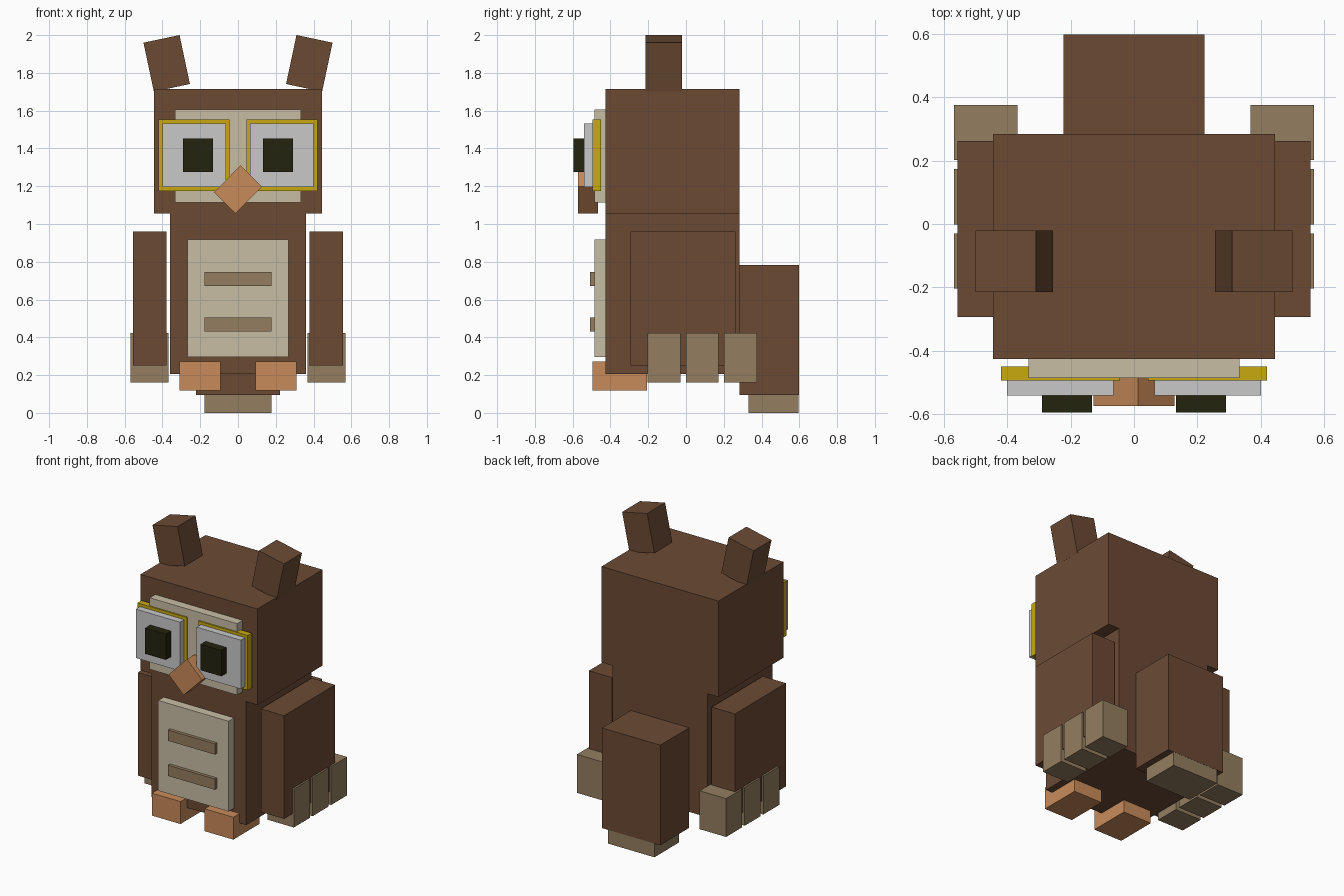
import bpy
from math import radians

cube = bpy.data.objects.get("Cube")
if cube:
    bpy.data.objects.remove(cube, do_unlink=True)


def material(name, *rgb):
    """Flat material from 0-255 display values, stored as linear."""
    color = [((c / 255 + 0.055) / 1.055) ** 2.4 for c in rgb] + [1]
    mat = bpy.data.materials.new(name)
    mat.use_nodes = True
    mat.diffuse_color = color
    mat.node_tree.nodes["Principled BSDF"].inputs["Base Color"].default_value = color
    return mat


brown = material("brown_feathers", 107, 74, 52)
cream = material("cream_feathers", 201, 190, 165)
tan = material("tan_feathers", 148, 126, 96)
orange = material("orange_beak", 201, 139, 90)
yellow = material("yellow_rim", 200, 170, 16)
white = material("eye_white", 201, 201, 201)
black = material("pupil_black", 35, 35, 15)


def box(name, mat, x, y, z, tilt=0):
    """Box from (min, max) ranges, tilted about the y axis through its centre."""
    ranges = (x, y, z)
    bpy.ops.mesh.primitive_cube_add(
        size=1, location=[(a + b) / 2 for a, b in ranges],
        rotation=(0, radians(tilt), 0))
    ob = bpy.context.object
    ob.name = name
    ob.scale = [b - a for a, b in ranges]
    ob.data.materials.append(mat)
    return ob


def pair(name, mat, x, y, z, tilt=0):
    """Box on the left (+x) and its mirror on the right."""
    box("left_" + name, mat, x, y, z, tilt)
    box("right_" + name, mat, (-x[1], -x[0]), y, z, -tilt)


# Body and head
box("body", brown, (-0.36, 0.36), (-0.425, 0.283), (0.205, 1.055))
box("head", brown, (-0.445, 0.445), (-0.425, 0.283), (1.055, 1.715))
pair("ear", brown, (0.28, 0.475), (-0.215, -0.02), (1.718, 1.983), 12)

# Face
box("face_plate", cream, (-0.333, 0.333), (-0.485, -0.425), (1.115, 1.607))
pair("eye_rim", yellow, (0.044, 0.42), (-0.494, -0.45), (1.175, 1.552))
pair("eye", white, (0.064, 0.4), (-0.54, -0.49), (1.196, 1.532))
pair("pupil", black, (0.132, 0.29), (-0.595, -0.535), (1.275, 1.453))
box("beak", orange, (-0.1, 0.1), (-0.573, -0.465), (1.103, 1.263), -45.5)

# Belly with stripes
box("belly", cream, (-0.268, 0.268), (-0.485, -0.425), (0.297, 0.918))
for i, z in enumerate((0.468, 0.71)):
    box(f"belly_stripe_{i + 1}", tan, (-0.178, 0.178), (-0.507, -0.48), (z - 0.037, z + 0.037))

# Wings with feather tips
pair("wing", brown, (0.379, 0.556), (-0.293, 0.262), (0.25, 0.96))
for i, y in enumerate((-0.117, 0.086, 0.288)):
    pair(f"wing_tip_{i + 1}", tan, (0.367, 0.568), (y - 0.087, y + 0.087), (0.16, 0.424))

# Tail and feet
box("tail", brown, (-0.222, 0.222), (0.283, 0.597), (0.095, 0.784))
box("tail_tip", tan, (-0.177, 0.177), (0.33, 0.596), (0.0, 0.095))
pair("foot", orange, (0.092, 0.31), (-0.494, -0.207), (0.118, 0.272))
